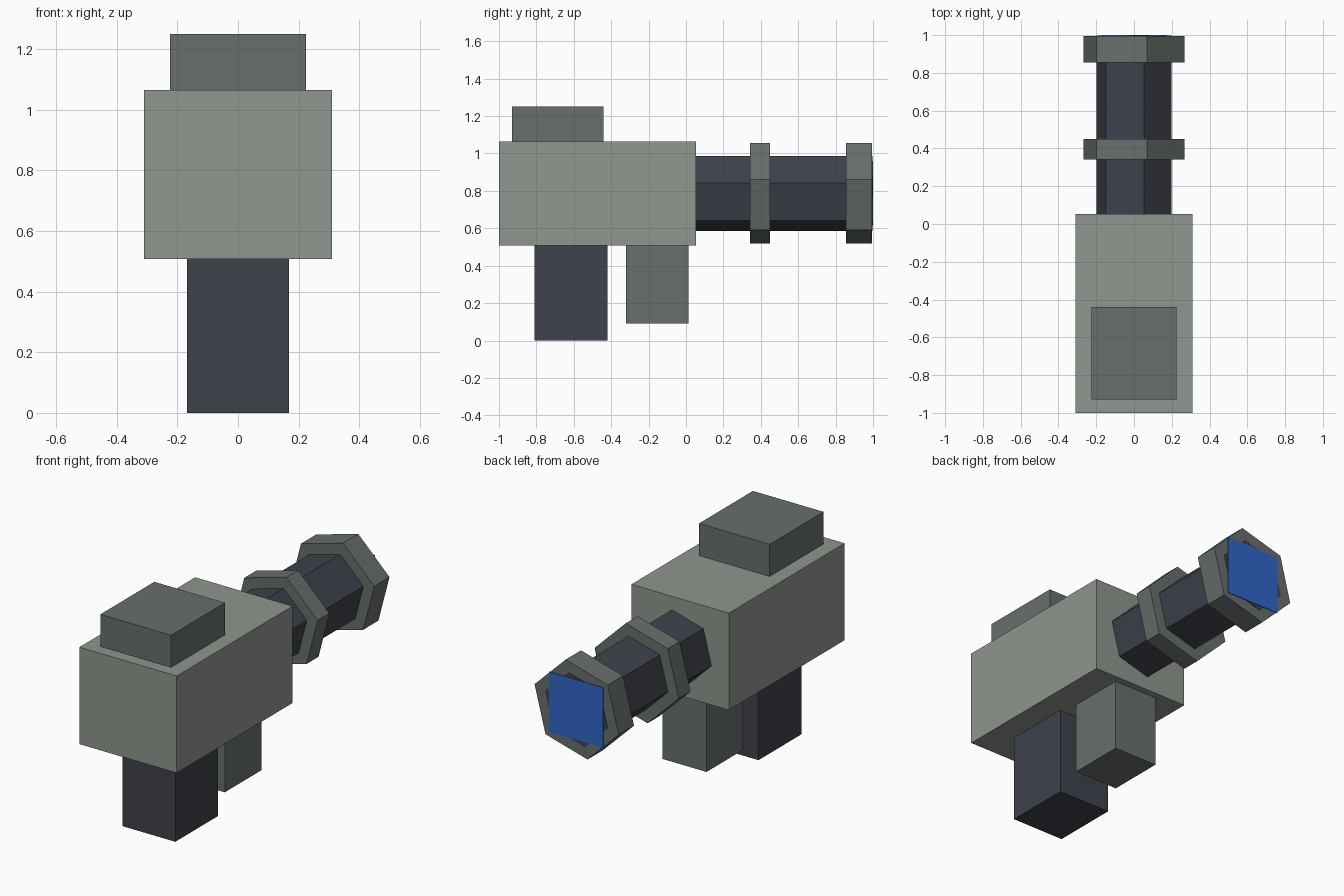
import bpy
import math

# Remove the default cube
old = bpy.data.objects.get("Cube")
if old:
    bpy.data.objects.remove(old, do_unlink=True)


def material(name, rgb):
    """Flat material from 8-bit display colour, converted to linear."""
    lin = [((c / 255 + 0.055) / 1.055) ** 2.4 for c in rgb] + [1.0]
    mat = bpy.data.materials.new(name)
    mat.use_nodes = True
    mat.diffuse_color = lin
    mat.node_tree.nodes["Principled BSDF"].inputs["Base Color"].default_value = lin
    return mat


LIGHT = material("light grey green", (143, 150, 142))
MID = material("mid grey green", (103, 111, 108))
DARK = material("dark slate", (62, 66, 75))
BLUE = material("lens blue", (50, 102, 200))


def box(name, half_width, y, z, mat):
    """Box centred on x, spanning the given y and z ranges."""
    bpy.ops.mesh.primitive_cube_add(size=1, location=(0, sum(y) / 2, sum(z) / 2))
    obj = bpy.context.object
    obj.name = name
    obj.scale = (2 * half_width, y[1] - y[0], z[1] - z[0])
    bpy.ops.object.transform_apply(location=False, rotation=False, scale=True)
    obj.data.materials.append(mat)


AXIS_Z = 0.787
TWIST = math.radians(14.5)


def hex_prism(name, radius, y, mat):
    """Six-sided prism along y, twisted about the barrel axis."""
    bpy.ops.mesh.primitive_cylinder_add(vertices=6, radius=radius, depth=y[1] - y[0])
    obj = bpy.context.object
    obj.name = name
    # First vertex lies on local y, which the tilt turns to +z
    obj.rotation_euler = (math.pi / 2, TWIST, 0)
    obj.location = (0, sum(y) / 2, AXIS_Z)
    bpy.ops.object.transform_apply(location=False, rotation=True, scale=False)
    obj.data.materials.append(mat)


# Main housing and the blocks attached to it
box("body", 0.31, (-1.0, 0.053), (0.507, 1.065), LIGHT)
box("top_block", 0.225, (-0.93, -0.44), (1.065, 1.25), MID)
box("rear_grip", 0.168, (-0.81, -0.42), (0.0, 0.507), DARK)
box("fore_grip", 0.14, (-0.32, 0.013), (0.09, 0.507), MID)

# Barrel with two collars
hex_prism("barrel", 0.207, (0.0, 0.997), DARK)
hex_prism("middle_collar", 0.278, (0.341, 0.449), MID)
hex_prism("end_collar", 0.278, (0.856, 0.995), MID)

# Square lens plate on the barrel end
box("lens", 0.173, (0.996, 1.0), (AXIS_Z - 0.173, AXIS_Z + 0.173), BLUE)
